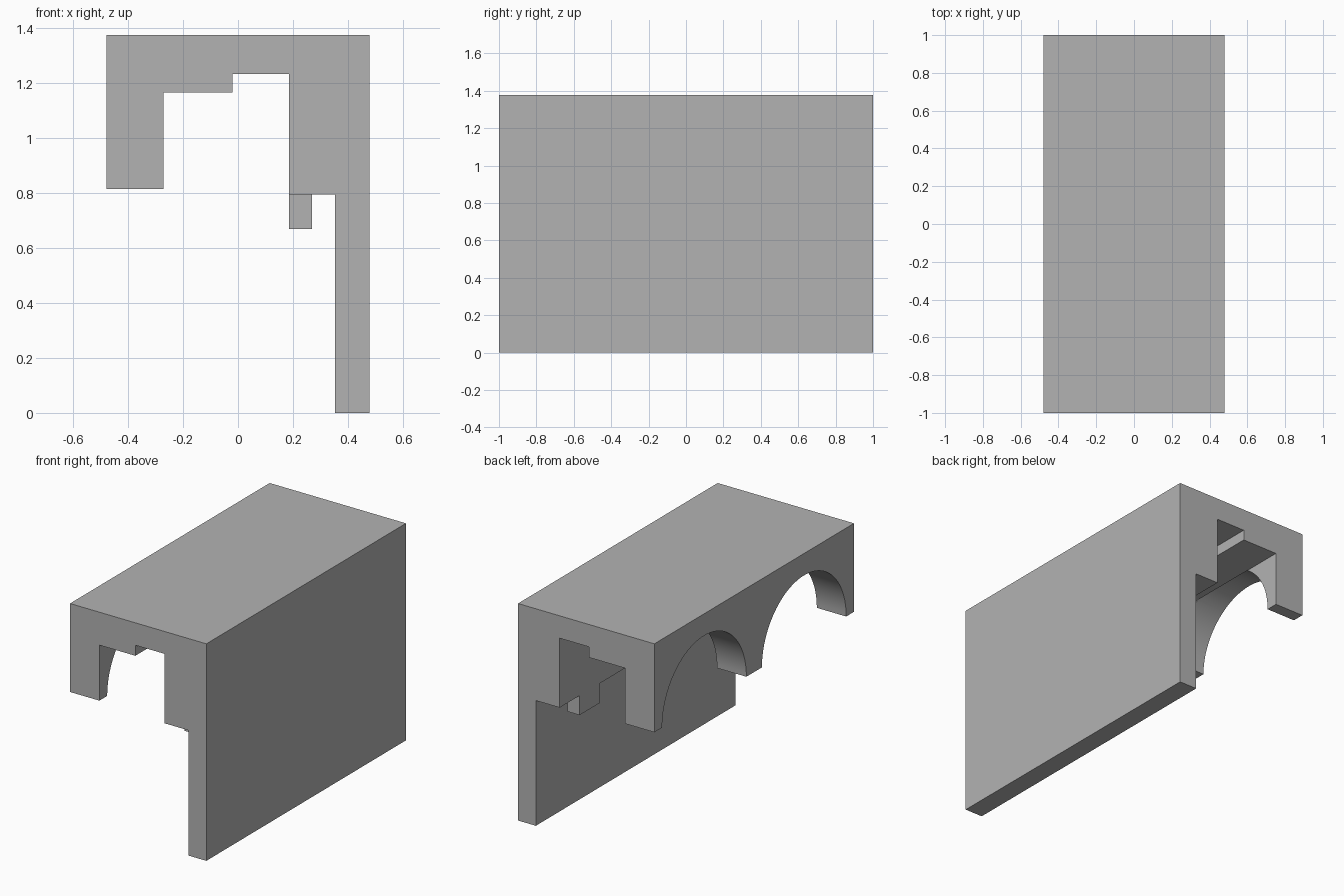
import bpy, bmesh, math

cube = bpy.data.objects.get("Cube")
if cube:
    bpy.data.objects.remove(cube, do_unlink=True)

grey = bpy.data.materials.new("plain grey")
grey.use_nodes = True
colour = (0.45, 0.45, 0.45, 1)
grey.diffuse_color = colour
grey.node_tree.nodes["Principled BSDF"].inputs["Base Color"].default_value = colour

HALF_WIDTH, HALF_LENGTH, TOP = 0.478, 1.0, 1.376
ARCH_WALL_X, ARCH_WALL_Z = -0.272, 0.815    # inner face and foot of the arched wall
CEILING, GROOVE_TOP, GROOVE_X = 1.167, 1.234, -0.02
BEAM_X, BEAM_Z = 0.186, 0.794
WALL_X = 0.353


def extrude(name, points, axis, start, end):
    """Extrude a 2D profile along x (points are y, z) or y (points are x, z)."""
    bm = bmesh.new()
    place = (lambda a, b: (start, a, b)) if axis == "x" else (lambda a, b: (a, start, b))
    face = bm.faces.new([bm.verts.new(place(*p)) for p in points])
    new = bmesh.ops.extrude_face_region(bm, geom=[face])["geom"]
    shift = (end - start, 0, 0) if axis == "x" else (0, end - start, 0)
    bmesh.ops.translate(bm, vec=shift, verts=[v for v in new if isinstance(v, bmesh.types.BMVert)])
    bmesh.ops.recalc_face_normals(bm, faces=bm.faces)
    mesh = bpy.data.meshes.new(name)
    bm.to_mesh(mesh)
    bm.free()
    mesh.materials.append(grey)
    obj = bpy.data.objects.new(name, mesh)
    bpy.context.collection.objects.link(obj)
    return obj


def box_profile(a0, a1, b0, b1):
    return [(a0, b0), (a1, b0), (a1, b1), (a0, b1)]


# Main body: roof, tall wall, beam and short wall in one section
body = extrude("body", [
    (-HALF_WIDTH, TOP), (-HALF_WIDTH, ARCH_WALL_Z), (ARCH_WALL_X, ARCH_WALL_Z),
    (ARCH_WALL_X, CEILING), (GROOVE_X, CEILING), (GROOVE_X, GROOVE_TOP),
    (BEAM_X, GROOVE_TOP), (BEAM_X, BEAM_Z), (WALL_X, BEAM_Z),
    (WALL_X, 0), (HALF_WIDTH, 0), (HALF_WIDTH, TOP)], "y", -HALF_LENGTH, HALF_LENGTH)

# Two round arches through the short wall
RADIUS, STEPS = 0.422, 48
for side in (-1, 1):
    arc = [(side * 0.5 + RADIUS * math.cos(math.pi * i / STEPS),
            ARCH_WALL_Z + RADIUS * math.sin(math.pi * i / STEPS)) for i in range(STEPS + 1)]
    foot = ARCH_WALL_Z - 0.1
    profile = [(arc[-1][0], foot), (arc[0][0], foot)] + arc
    cutter = extrude("arch_cutter", profile, "x", -HALF_WIDTH - 0.1, ARCH_WALL_X + 0.0005)
    cutter.hide_render = True
    cutter.hide_set(True)
    cut = body.modifiers.new("arch", "BOOLEAN")
    cut.operation = "DIFFERENCE"
    cut.solver = "EXACT"
    cut.object = cutter

# Hanging lugs under the beam
for side, label in ((-1, "front"), (1, "back")):
    extrude(label + "_lug", box_profile(BEAM_X, 0.27, 0.67, BEAM_Z), "y", side * 0.6, side * 0.8)

# Smooth the arch curves, keep every corner sharp
bpy.ops.object.select_all(action="DESELECT")
body.select_set(True)
bpy.context.view_layer.objects.active = body
for modifier in list(body.modifiers):
    bpy.ops.object.modifier_apply(modifier=modifier.name)
bpy.ops.object.shade_smooth_by_angle(angle=math.radians(30))
